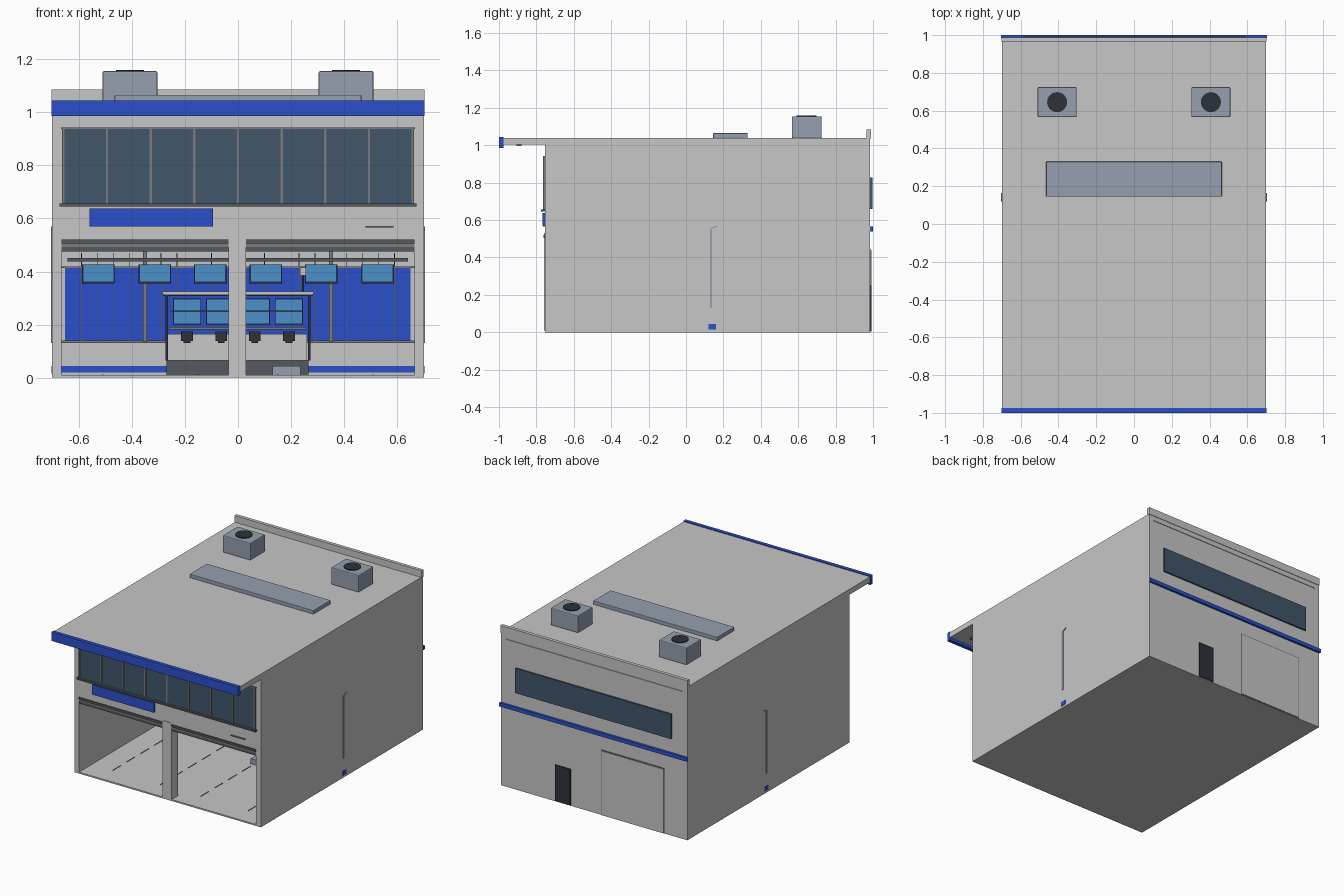
import bpy
import bmesh
from math import pi

cube = bpy.data.objects.get("Cube")
if cube:
    bpy.data.objects.remove(cube, do_unlink=True)


def material(name, r, g, b):
    m = bpy.data.materials.new(name)
    m.use_nodes = True
    m.diffuse_color = (r, g, b, 1)
    m.node_tree.nodes["Principled BSDF"].inputs["Base Color"].default_value = (r, g, b, 1)
    return m


WALL = material("light grey", 0.57, 0.57, 0.58)
BLUE = material("strong blue", 0.024, 0.08, 0.6)
GLASS = material("dark glass", 0.052, 0.092, 0.145)
METAL = material("blue grey", 0.3, 0.35, 0.43)
BLACK = material("near black", 0.026, 0.032, 0.041)
DARK = material("dark grey", 0.09, 0.098, 0.114)
TRIM = material("mid grey", 0.2, 0.2, 0.21)
SCREEN = material("screen blue", 0.07, 0.28, 0.6)


def finish(name, bm, mat):
    me = bpy.data.meshes.new(name)
    bm.to_mesh(me)
    bm.free()
    me.materials.append(mat)
    ob = bpy.data.objects.new(name, me)
    bpy.context.scene.collection.objects.link(ob)
    return ob


def box(name, mat, xs, ys, zs, bevel=0):
    """Box between pairs of x, y and z limits."""
    bm = bmesh.new()
    bmesh.ops.create_cube(bm, size=1)
    for v in bm.verts:
        for i, (lo, hi) in enumerate((xs, ys, zs)):
            v.co[i] = hi if v.co[i] > 0 else lo
    ob = finish(name, bm, mat)
    if bevel:
        mod = ob.modifiers.new("bevel", "BEVEL")
        mod.width = bevel
        mod.segments = 2
    return ob


def around(c, width):
    return (c - width / 2, c + width / 2)


def disc(name, mat, x, y, zs, radius):
    bm = bmesh.new()
    bmesh.ops.create_cone(bm, cap_ends=True, segments=32, radius1=radius,
                          radius2=radius, depth=zs[1] - zs[0])
    bmesh.ops.translate(bm, verts=bm.verts, vec=(x, y, sum(zs) / 2))
    ob = finish(name, bm, mat)
    for p in ob.data.polygons:
        p.use_smooth = abs(p.normal.z) < 0.5
    return ob


FRONT, BACK, W, IN = -0.755, 0.985, 0.7, 0.665

# Building shell
box("floor", WALL, (-W, W), (FRONT, BACK), (0, 0.01))
box("back_wall", WALL, (-W, W), (0.95, BACK), (0.01, 1))
box("garage_ceiling", WALL, (-IN, IN), (FRONT + 0.02, 0.95), (0.52, 0.54))
box("front_upper_wall", WALL, (-IN, IN), (FRONT, -0.73), (0.515, 1))
box("central_pillar", WALL, (-0.035, 0.031), (FRONT - 0.003, -0.69), (0.01, 0.53))
box("roof_slab", WALL, (-W, W), (-0.98, BACK), (1.003, 1.04))
box("roof_shadow_gap", TRIM, (-IN, IN), (FRONT, 0.96), (1, 1.003))
box("roof_fascia", BLUE, (-W - 0.002, W + 0.002), (-1, -0.975), (0.985, 1.045))
box("rear_parapet", WALL, (-W - 0.002, W + 0.002), (0.965, 0.988), (1.035, 1.085))
box("soffit_light", TRIM, (-0.6, 0.6), (-0.905, -0.88), (0.997, 1.004))

for side, s in (("left", 1), ("right", -1)):
    box(side + "_wall", WALL, sorted((s * IN, s * W)), (FRONT, BACK), (0, 1.003))
    # Downpipe with a sloping head
    box(side + "_downpipe", METAL, sorted((s * W, s * 0.704)), (0.127, 0.14), (0.13, 0.55))
    head = box(side + "_downpipe_head", METAL, sorted((s * W, s * 0.704)),
               (0.127, 0.165), (0.55, 0.557))
    for v in head.data.vertices:
        if v.co.y > 0.15:
            v.co.z += 0.013
    box(side + "_wall_marker", BLUE, sorted((s * W, s * 0.703)), (0.12, 0.16), (0.015, 0.045))

# Upper glazing
box("front_window", GLASS, (-0.66, 0.66), (FRONT - 0.005, FRONT), (0.655, 0.94))
for i in range(9):
    box("window_mullion", TRIM, around((i - 4) * 0.1645, 0.009),
        (FRONT - 0.01, FRONT), (0.655, 0.94))
box("window_head", TRIM, (-0.667, 0.667), (FRONT - 0.01, FRONT), (0.936, 0.943))
box("window_sill", DARK, (-0.672, 0.672), (FRONT - 0.02, FRONT), (0.645, 0.656))
box("blank_sign", BLUE, (-0.56, -0.095), (FRONT - 0.012, FRONT), (0.57, 0.637))
box("small_ledge", TRIM, (0.48, 0.585), (FRONT - 0.01, FRONT), (0.566, 0.571))

# Garage door shutters
for xs in ((-IN, -0.035), (0.031, IN)):
    box("shutter_housing", DARK, xs, (FRONT - 0.007, -0.73), (0.505, 0.52))
    box("shutter_curtain", TRIM, xs, (FRONT, -0.73), (0.492, 0.505))
    box("shutter_bottom_bar", DARK, xs, (FRONT + 0.003, -0.725), (0.475, 0.492))

# Rear face
box("rear_window", GLASS, (-0.585, 0.585), (BACK, 0.996), (0.66, 0.828))
box("rear_stripe", BLUE, (-W - 0.003, W + 0.003), (BACK, 1), (0.54, 0.565))
box("rear_door", BLACK, (0.175, 0.29), (BACK, 0.992), (0.005, 0.25))
box("rear_shutter_frame", TRIM, (-0.53, -0.055), (BACK, 0.989), (0.003, 0.443))
box("rear_shutter", WALL, (-0.526, -0.06), (BACK, 0.993), (0.003, 0.438))

# Roof equipment
box("roof_duct", METAL, (-0.465, 0.465), (0.145, 0.33), (1.038, 1.065), 0.003)
for s in (-1, 1):
    box("roof_unit", METAL, around(s * 0.407, 0.207), (0.566, 0.725), (1.038, 1.155), 0.006)
    disc("roof_fan", BLACK, s * 0.407, 0.645, (1.15, 1.16), 0.053)

# Garage interior: partition, panelling and lights
PART = 0.2
box("partition", WALL, (-IN, IN), (PART, PART + 0.02), (0.01, 0.52))
box("blue_panel", BLUE, (-0.652, 0.65), (PART - 0.005, PART), (0.14, 0.415))
box("panel_top_trim", TRIM, (-IN, IN), (PART - 0.01, PART), (0.413, 0.419))
box("panel_bottom_trim", TRIM, (-IN, IN), (PART - 0.012, PART), (0.13, 0.14))
box("skirting_stripe", BLUE, (-IN, IN), (PART - 0.005, PART), (0.02, 0.045))
box("light_bar", DARK, (-0.643, 0.64), (0.1, 0.12), (0.437, 0.45))
for s in (-1, 1):
    box("partition_post", TRIM, around(s * 0.35, 0.014), (PART - 0.02, PART), (0.135, 0.475))
    for x in (0.1, 0.23, 0.29, 0.41, 0.47, 0.53, 0.59):
        box("panel_joint", DARK, around(s * x, 0.003), (PART - 0.007, PART), (0.14, 0.47))
    for x in (0.15, 0.51):
        for i in range(5):
            y = -0.62 + i * 0.15
            box("floor_marking", DARK, around(s * x, 0.006), (y, y + 0.09), (0.01, 0.012))
    for x in (0.105, 0.313, 0.526):
        box("wall_screen_case", BLACK, around(s * x, 0.122), (0.16, 0.185), (0.355, 0.427))
        box("wall_screen", SCREEN, around(s * x, 0.113), (0.156, 0.16), (0.362, 0.425))

# Workstation
box("desk_base", DARK, (-0.27, 0.265), (0.08, PART), (0.01, 0.065))
box("desk_body", WALL, (-0.265, 0.26), (0.09, PART), (0.065, 0.165))
box("desk_trim", BLACK, (-0.27, 0.265), (0.085, PART), (0.06, 0.066))
box("desk_shelf", TRIM, (-0.26, 0.255), (0.07, PART), (0.181, 0.191))
box("canopy", WALL, (-0.285, 0.285), (0.05, PART), (0.314, 0.325))
box("canopy_edge", BLACK, (-0.28, 0.28), (0.055, PART), (0.307, 0.314))
for s in (-1, 1):
    box("canopy_post", BLACK, around(s * 0.268, 0.01), (0.06, 0.07), (0.065, 0.31))
    for x, w in ((0.073, 0.088), (0.192, 0.1)):
        box("desk_screen_case", BLACK, around(s * x, w + 0.006), (0.11, 0.13), (0.2, 0.298))
        box("desk_screen", SCREEN, around(s * x, w), (0.106, 0.11), (0.204, 0.295))
    for x in (0.063, 0.192):
        box("stool_back", BLACK, around(s * x, 0.044), (0.03, 0.045), (0.138, 0.175))
        box("stool_seat", BLACK, around(s * x, 0.026), (0.03, 0.07), (0.13, 0.138))
box("screen_rail", DARK, (-0.25, 0.245), (0.1, 0.106), (0.248, 0.254))
box("tool_box", METAL, (0.13, 0.235), (-0.05, 0.01), (0.01, 0.045))
box("lamp_stem", BLACK, around(0.245, 0.006), (0.14, 0.146), (0.325, 0.385))
box("lamp_head", WALL, around(0.245, 0.024), (0.13, 0.15), (0.385, 0.415))
